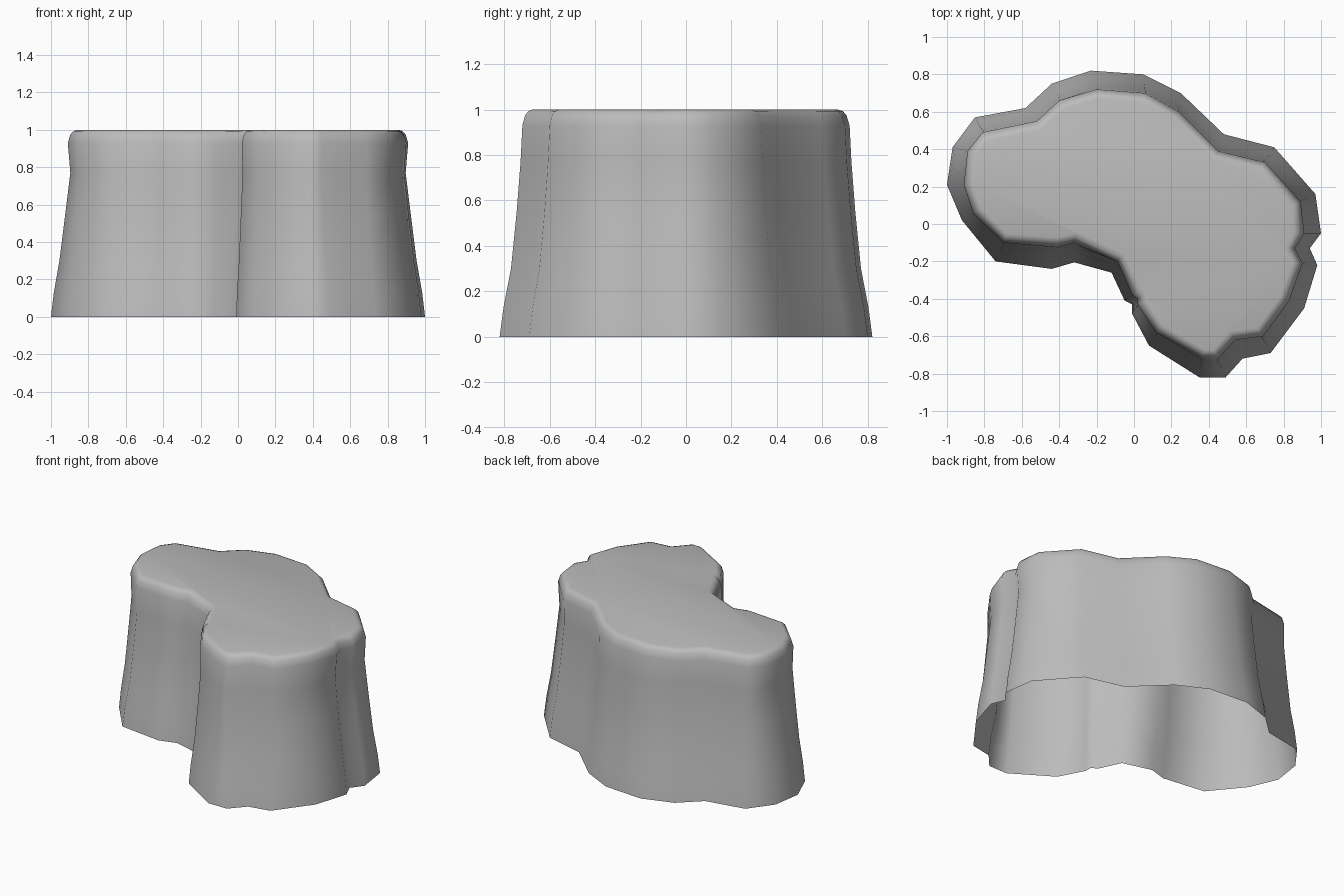
import bpy
import bmesh
from mathutils import Vector

cube = bpy.data.objects.get("Cube")
if cube:
    bpy.data.objects.remove(cube, do_unlink=True)

# Stone colour
stone = bpy.data.materials.new("grey stone")
stone.use_nodes = True
grey = (0.5, 0.5, 0.5, 1)
stone.diffuse_color = grey
stone.node_tree.nodes["Principled BSDF"].inputs["Base Color"].default_value = grey

# Outline at the foot and just below the rounded rim, counter-clockwise
foot = [(1, -.05), (.97, .16), (.75, .41), (.48, .48), (.25, .7), (.05, .8),
        (-.23, .82), (-.44, .75), (-.58, .62), (-.85, .57), (-.97, .41),
        (-1, .21), (-.92, .02), (-.74, -.2), (-.44, -.24), (-.32, -.205),
        (-.12, -.26), (-.05, -.41), (-.01, -.43), (-.01, -.48), (.08, -.65),
        (.35, -.82), (.49, -.82), (.58, -.72), (.73, -.69), (.91, -.45),
        (.98, -.22), (.94, -.13)]
rim = [(.91, -.05), (.89, .12), (.7, .33), (.45, .39), (.24, .6), (.06, .7),
       (-.2, .72), (-.4, .66), (-.52, .55), (-.81, .49), (-.89, .39),
       (-.91, .21), (-.86, .06), (-.7, -.1), (-.41, -.125), (-.32, -.1),
       (-.09, -.2), (-.01, -.38), (.02, -.4), (.02, -.43), (.12, -.58),
       (.36, -.72), (.45, -.72), (.54, -.62), (.69, -.6), (.83, -.41),
       (.9, -.21), (.86, -.13)]


def blend(fx, fy):
    """Outline between foot (0) and rim (1), with a factor per axis."""
    return [Vector((a[0] + (b[0] - a[0]) * fx, a[1] + (b[1] - a[1]) * fy))
            for a, b in zip(foot, rim)]


def inset(points, distance):
    """Move every corner inward along its averaged edge normal."""
    moved = []
    for i, p in enumerate(points):
        d = points[(i + 1) % len(points)] - points[i - 1]
        moved.append(p + Vector((-d.y, d.x)).normalized() * distance)
    return moved


# Wall levels: height, x blend, y blend, inset
levels = [(0, 0, 0, 0), (.13, .17, .17, 0), (.3, .5, .5, 0),
          (.55, .85, .75, 0), (.77, 1.15, .92, 0), (.93, 1, 1, 0),
          (.975, 1, 1, .014), (.993, 1, 1, .03), (1, 1, 1, .052)]

# Rock shell, open underneath
bm = bmesh.new()
rings = [[bm.verts.new((p.x, p.y, z)) for p in inset(blend(fx, fy), d)]
         for z, fx, fy, d in levels]
count = len(foot)
for low, high in zip(rings, rings[1:]):
    for i in range(count):
        j = (i + 1) % count
        bm.faces.new((low[i], low[j], high[j], high[i]))
bm.faces.new(rings[-1])

mesh = bpy.data.meshes.new("rock_shell")
bm.to_mesh(mesh)
bm.free()
mesh.materials.append(stone)
rock = bpy.data.objects.new("rock_shell", mesh)
bpy.context.collection.objects.link(rock)
bpy.context.view_layer.objects.active = rock
rock.select_set(True)
bpy.ops.object.shade_smooth_by_angle(angle=1.1)
